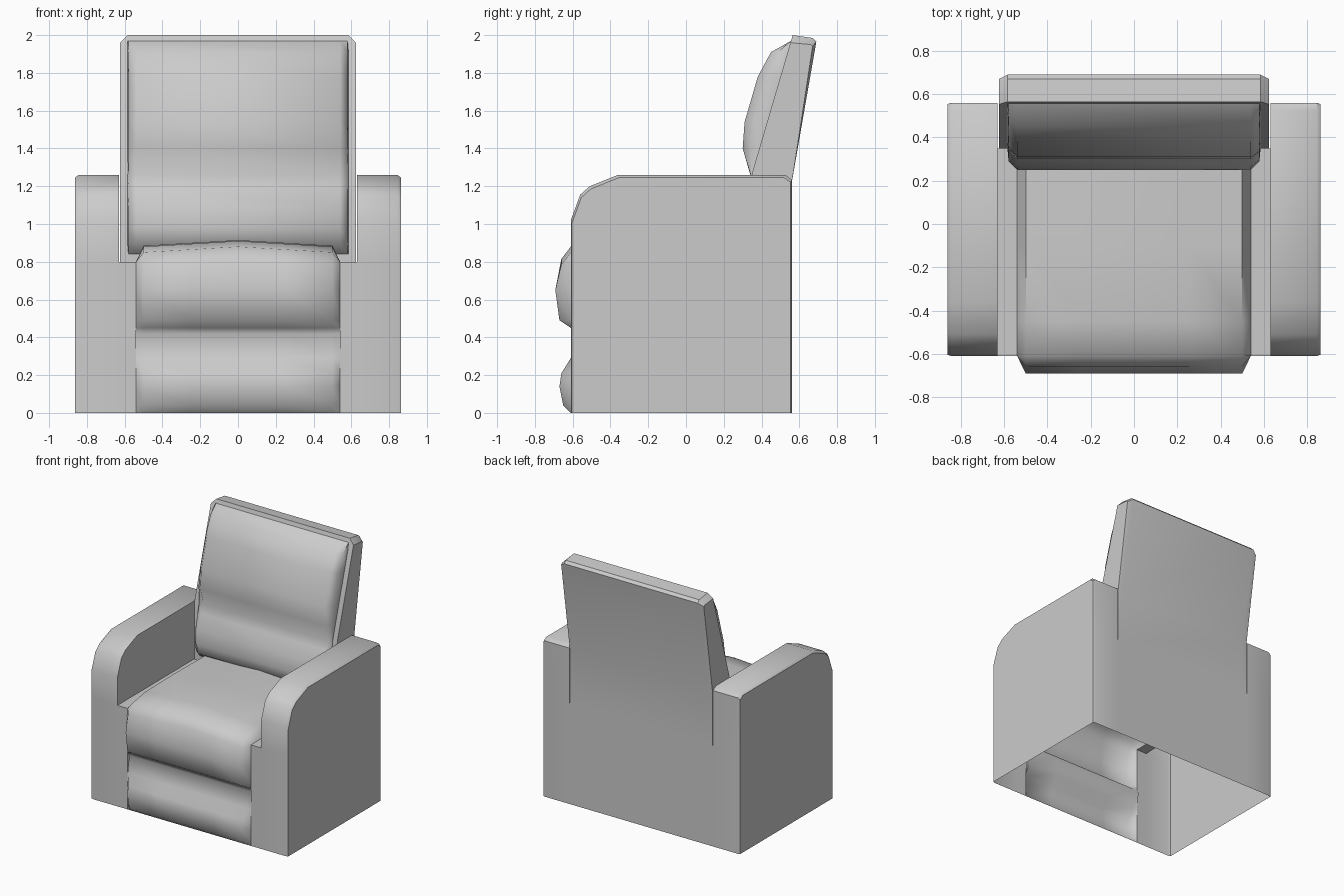
import bpy, bmesh, math
from mathutils import Vector

if "Cube" in bpy.data.objects:
    bpy.data.objects.remove(bpy.data.objects["Cube"])


def build(name, rows, centre, polys=(), angle=40):
    """Skin a grid of point rows, add extra polygons, face them away from centre."""
    bm = bmesh.new()
    grid = [[bm.verts.new(p) for p in row] for row in rows]
    for a, b in zip(grid, grid[1:]):
        for i in range(len(a) - 1):
            bm.faces.new((a[i], a[i + 1], b[i + 1], b[i]))
    for poly in polys:
        bm.faces.new([bm.verts.new(p) for p in poly])
    bmesh.ops.remove_doubles(bm, verts=bm.verts, dist=0.0005)
    bmesh.ops.dissolve_degenerate(bm, edges=bm.edges, dist=0.0005)
    bmesh.ops.recalc_face_normals(bm, faces=bm.faces)
    c = Vector(centre)
    if sum(f.normal.dot(f.calc_center_median() - c) * f.calc_area() for f in bm.faces) < 0:
        bmesh.ops.reverse_faces(bm, faces=bm.faces)
    mesh = bpy.data.meshes.new(name)
    bm.to_mesh(mesh)
    bm.free()
    ob = bpy.data.objects.new(name, mesh)
    bpy.context.collection.objects.link(ob)
    bpy.ops.object.select_all(action='DESELECT')
    ob.select_set(True)
    bpy.context.view_layer.objects.active = ob
    bpy.ops.object.shade_smooth_by_angle(angle=math.radians(angle))
    return ob


def at(x, profile):
    return [(x, y, z) for y, z in profile]


# Arms: hollow shells, open underneath, with the ledge beside the seat
arm = [(-.61, 0), (-.61, .8), (-.61, 1.02), (-.56, 1.155), (-.51, 1.20),
       (-.36, 1.26), (.525, 1.26), (.56, 1.235), (.56, .8), (.56, 0)]
arm_in = [(y * .99, z - .015 if z > 1 else z) for y, z in arm]
for s, side in ((-1, "left"), (1, "right")):
    inner = at(s * .63, arm[1:-1])
    outer = at(s * .863, arm_in)
    ledge = [(s * .54, -.61, .8), (s * .63, -.61, .8), (s * .63, .35, .8), (s * .54, .35, .8)]
    front = [(s * .54, -.61, 0), (s * .63, -.61, 0), (s * .63, -.61, .8), (s * .54, -.61, .8)]
    build(side + "_arm", [at(s * .63, arm), at(s * .845, arm), outer],
          (s * .74, 0, .6), [inner, outer, ledge, front])

# Back frame: slab leaning backwards above a flat rear panel
frame = [(.35, .8), (.35, 1.27), (.565, 2.0), (.67, 1.985), (.69, 1.965), (.56, 1.22), (.56, .8)]
frame_in = [(y - .02 if y > .6 else y, z) for y, z in frame]
frame_in[2:5] = [(.553, 1.96), (.66, 1.95), (.67, 1.94)]
rear = [(-.63, .56, 0), (.63, .56, 0), (.63, .56, .8), (-.63, .56, .8)]
build("back_frame", [at(-.625, frame_in), at(-.585, frame), at(.585, frame), at(.625, frame_in)],
      (0, .47, 1.2), [at(-.625, frame_in), at(.625, frame_in), rear], 35)

# Back cushion: head pad over lumbar pad, fading into the frame at the sides
pad = [(.557, 1.97), (.45, 1.91), (.38, 1.78), (.31, 1.54), (.30, 1.40), (.34, 1.26),
       (.31, 1.20), (.265, 1.09), (.25, .98), (.27, .90), (.35, .84)]


def pad_row(x, depth):
    row = []
    for y, z in pad:
        base = .35 + max(0, z - 1.27) * .2945
        row.append((x, base + (y - base) * depth, z))
    return row


sides = [(.585, 0), (.58, .6), (.54, 1)]
rows = [pad_row(-x, d) for x, d in sides] + [pad_row(x, d) for x, d in reversed(sides)]
build("back_cushion", rows, (0, .8, 1.4), angle=60)

# Seat cushion and footrest: one sheet running over the seat and down the front
seat = [(.35, .88), (-.10, .885), (-.45, .88), (-.61, .85), (-.66, .785), (-.692, .65), (-.67, .49),
        (-.61, .45), (-.59, .42), (-.61, .29), (-.66, .21), (-.67, .14), (-.65, .04), (-.61, 0)]


def seat_row(x):
    crown = .03 * (1 - abs(x) / .5)
    return [(x, y, z + (crown if z > .7 else 0)) for y, z in seat]


seat_edge = [(max(y, -.61), min(z, .8)) for y, z in seat]
rows = [at(-.54, seat_edge)] + [seat_row(x) for x in (-.5, -.25, 0, .25, .5)] + [at(.54, seat_edge)]
build("seat_cushion", rows, (0, .1, .3), angle=60)
